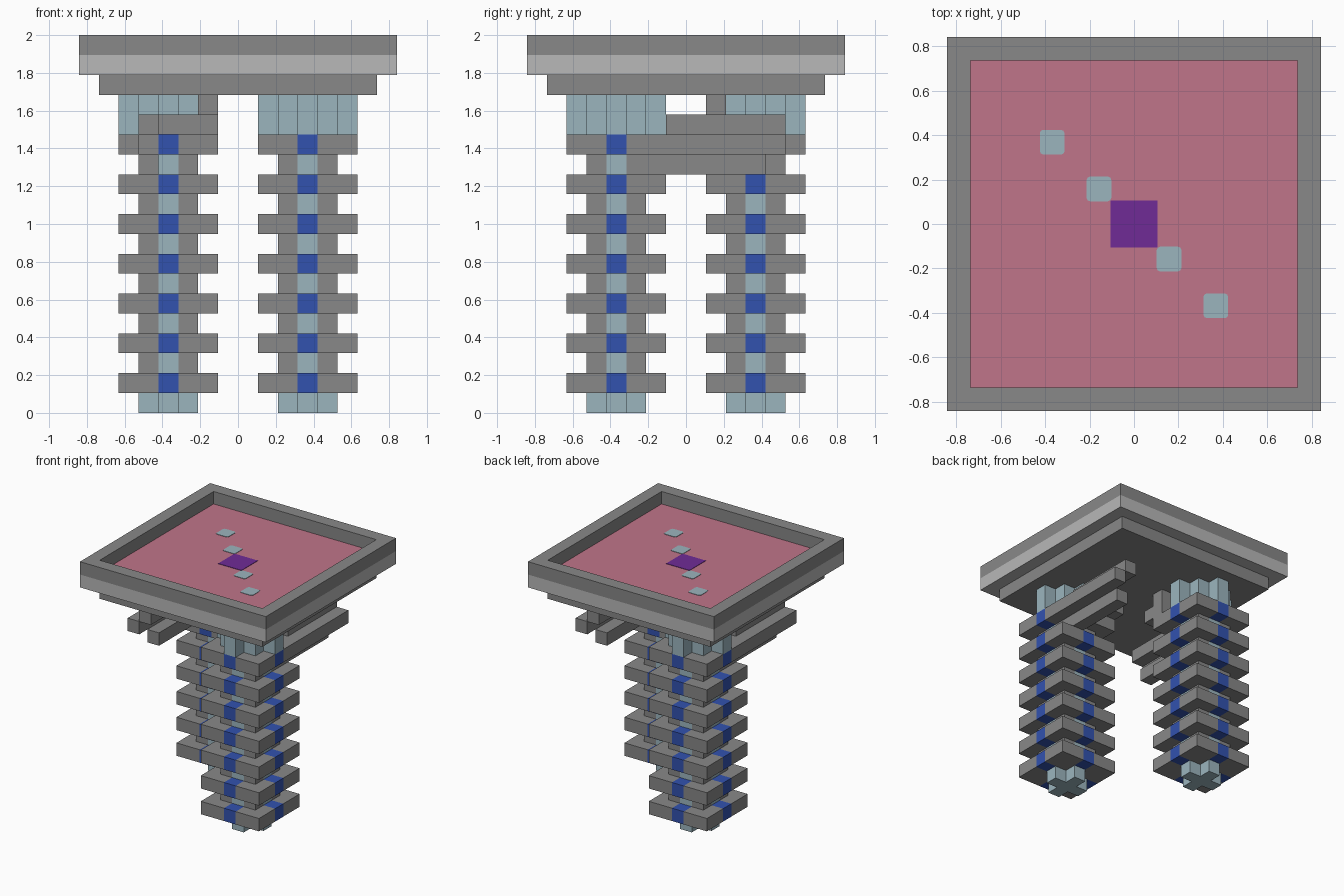
import bpy, bmesh
from mathutils import Vector, Matrix

U = 2 / 19  # one block

cube = bpy.data.objects.get("Cube")
if cube:
    bpy.data.objects.remove(cube, do_unlink=True)


def material(name, color):
    m = bpy.data.materials.new(name)
    m.use_nodes = True
    rgba = (*color, 1)
    m.diffuse_color = rgba
    node = next(n for n in m.node_tree.nodes if n.type == 'BSDF_PRINCIPLED')
    node.inputs["Base Color"].default_value = rgba
    return m


GREY = material("stone grey", (0.246, 0.246, 0.246))
PALE = material("pale grey", (0.48, 0.48, 0.48))
ICE = material("pale blue", (0.33, 0.46, 0.515))
BLUE = material("deep blue", (0.032, 0.084, 0.43))
PINK = material("pink", (0.527, 0.178, 0.254))
PURPLE = material("purple", (0.162, 0.024, 0.305))


def finish(name, bm, mat, turn=1):
    """Scale blocks to units, turn half a circle when turn is -1, and link."""
    bmesh.ops.recalc_face_normals(bm, faces=bm.faces)
    bm.transform(Matrix.Diagonal((U * turn, U * turn, U, 1)))
    me = bpy.data.meshes.new(name)
    bm.to_mesh(me)
    bm.free()
    me.materials.append(mat)
    ob = bpy.data.objects.new(name, me)
    bpy.context.collection.objects.link(ob)
    return ob


def add_box(bm, x, y, z):
    lo, hi = Vector((x[0], y[0], z[0])), Vector((x[1], y[1], z[1]))
    mat = Matrix.Translation((lo + hi) / 2) @ Matrix.Diagonal((*(hi - lo), 1))
    return bmesh.ops.create_cube(bm, size=1, matrix=mat)["verts"]


def boxes(name, mat, items, turn=1):
    bm = bmesh.new()
    for x, y, z in items:
        add_box(bm, x, y, z)
    return finish(name, bm, mat, turn)


def stepped_column(name, mat, n, cx, cy, z0, z1, turn):
    """Prism with a stepped diamond outline reaching n blocks from its middle."""
    quarter = []
    for k in range(n + 1):
        quarter.append((n - k + 0.5, k + 0.5))
        if k < n:
            quarter.append((n - k - 0.5, k + 0.5))
    outline = []
    for _ in range(4):
        outline += quarter
        quarter = [(-y, x) for x, y in quarter]
    bm = bmesh.new()
    face = bm.faces.new([bm.verts.new((cx + x, cy + y, z0)) for x, y in outline])
    top = bmesh.ops.extrude_face_region(bm, geom=[face])["geom"]
    verts = [g for g in top if isinstance(g, bmesh.types.BMVert)]
    bmesh.ops.translate(bm, verts=verts, vec=(0, 0, z1 - z0))
    return finish(name, bm, mat, turn)


def square(r, z):
    return ((-r, r), (-r, r), z)


# Basin: base, pale slab and raised rim
boxes("basin_base", GREY, [square(7, (16, 17))])
boxes("basin_slab", PALE, [square(8, (17, 18))])
bm = bmesh.new()
add_box(bm, *square(8, (18, 19)))
caps = [f for f in bm.faces if abs(f.normal.z) > 0.5]
bmesh.ops.inset_region(bm, faces=caps, thickness=1, use_even_offset=True)
inner = [f for f in bm.faces if abs(f.normal.z) > 0.5
         and max(abs(v.co.x) for v in f.verts) < 7.5]
bmesh.ops.bridge_loops(bm, edges=list({e for f in inner for e in f.edges}))
bmesh.ops.delete(bm, geom=inner, context='FACES')
finish("basin_rim", bm, GREY)

# Basin floor and its inlaid squares
boxes("basin_floor", PINK, [square(7, (18, 18.03))])
boxes("floor_centre", PURPLE, [square(1, (18.01, 18.06))])
bm = bmesh.new()
for c in (-3.5, -1.5, 1.5, 3.5):
    add_box(bm, (c - 0.53, c + 0.53), (-c - 0.53, -c + 0.53), (18.01, 18.06))
upright = [e for e in bm.edges if abs(e.verts[0].co.z - e.verts[1].co.z) > 0.01]
bmesh.ops.bevel(bm, geom=upright, offset=0.15, segments=2, profile=0.5,
                affect='EDGES')
finish("floor_spots", bm, ICE)

# Two legs, each a half turn of the other
C = 3.5  # distance of a leg's middle from the centre lines
SIGNS = [(a, b) for a in (-1, 1) for b in (-1, 1)]
SIDES = ((1, 0), (-1, 0), (0, 1), (0, -1))


def span(c, s, near, far):
    return tuple(sorted((c + s * near, c + s * far)))


def around(c, s):
    return span(c, s, 1.5, 2.5) if s else (c - 0.5, c + 0.5)


for label, turn in (("front", 1), ("back", -1)):
    stepped_column(label + "_leg_core", ICE, 1, C, -C, 0, 14, turn)
    stepped_column(label + "_leg_head", ICE, 2, C, -C, 14, 16, turn)
    boxes(label + "_leg_corner_posts", GREY,
          [(span(C, a, 0.5, 1.5), span(-C, b, 0.5, 1.5), (2, 13))
           for a, b in SIGNS], turn)
    layers = [(z, z + 1) for z in range(1, 14, 2)]
    boxes(label + "_leg_rings", GREY,
          [(span(C, a, 0.5, 2.5), span(-C, b, 0.5, 2.5), z)
           for z in layers for a, b in SIGNS], turn)
    boxes(label + "_ring_inlays", BLUE,
          [(around(C, a), around(-C, b), z)
           for z in layers for a, b in SIDES], turn)
    # Beams reaching out sideways under the basin
    boxes(label + "_lower_beam", GREY, [((4, 5), (-2, 4), (12, 13))], turn)
    boxes(label + "_middle_beam", GREY, [((5, 6), (-1, 5), (13, 14))], turn)
    boxes(label + "_upper_beam", GREY, [((4, 5), (0, 5), (14, 15)),
                                        ((1, 5), (-1, 0), (14, 15))], turn)
    boxes(label + "_beam_hanger", GREY, [((1, 2), (-2, -1), (14, 16))], turn)
